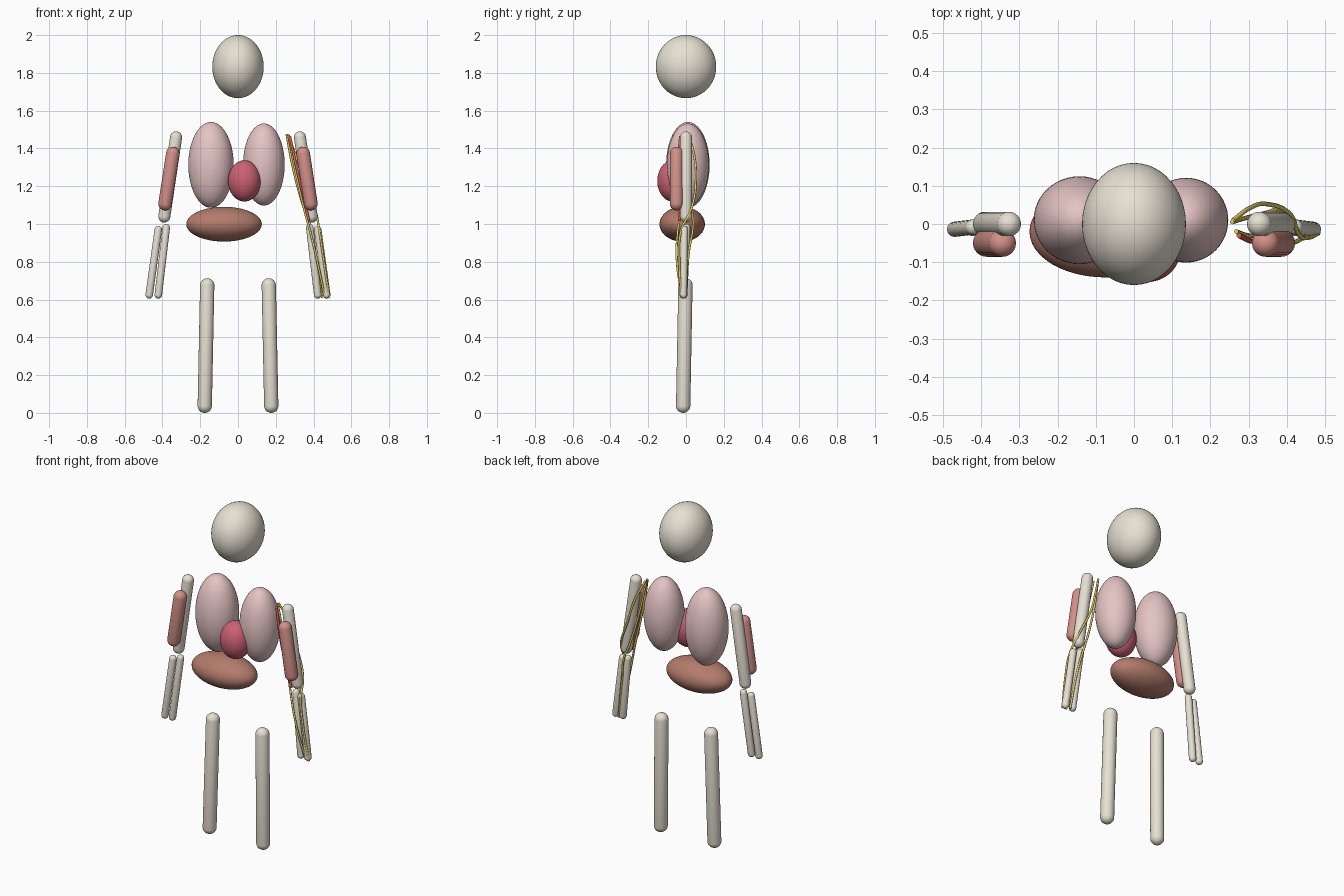
import bpy, bmesh
from mathutils import Vector

if "Cube" in bpy.data.objects:
    bpy.data.objects.remove(bpy.data.objects["Cube"])


def material(name, rgb):
    m = bpy.data.materials.new(name)
    m.diffuse_color = (*rgb, 1)
    m.use_nodes = True
    m.node_tree.nodes["Principled BSDF"].inputs["Base Color"].default_value = m.diffuse_color
    return m


BONE = material("bone", (0.80, 0.75, 0.65))
LUNG = material("lung_pink", (0.78, 0.55, 0.55))
HEART = material("heart_red", (0.60, 0.12, 0.17))
LIVER = material("liver_brown", (0.45, 0.20, 0.15))
MUSCLE = material("muscle_red", (0.65, 0.28, 0.25))
NERVE = material("nerve_yellow", (0.80, 0.65, 0.15))
ARTERY = material("artery_red", (0.75, 0.10, 0.10))


def finish(name, bm, mat):
    for f in bm.faces:
        f.smooth = True
    me = bpy.data.meshes.new(name)
    bm.to_mesh(me)
    bm.free()
    me.materials.append(mat)
    ob = bpy.data.objects.new(name, me)
    bpy.context.collection.objects.link(ob)
    return ob


def ellipsoid(name, center, radii, mat):
    bm = bmesh.new()
    bmesh.ops.create_uvsphere(bm, u_segments=48, v_segments=32, radius=1)
    ob = finish(name, bm, mat)
    ob.location, ob.scale = center, radii


def capsule(name, a, b, r, mat):
    # sphere with an odd ring count, its two halves pulled apart
    a, b = Vector(a), Vector(b)
    bm = bmesh.new()
    bmesh.ops.create_uvsphere(bm, u_segments=24, v_segments=17, radius=r)
    half = (b - a).length / 2
    for v in bm.verts:
        v.co.z += half if v.co.z > 0 else -half
    ob = finish(name, bm, mat)
    ob.location = (a + b) / 2
    ob.rotation_euler = (b - a).to_track_quat('Z', 'Y').to_euler()


def strand(name, points, r, mat):
    cu = bpy.data.curves.new(name, 'CURVE')
    cu.dimensions = '3D'
    cu.bevel_depth = r
    cu.bevel_resolution = 2
    cu.use_fill_caps = True
    cu.resolution_u = 8
    sp = cu.splines.new('BEZIER')
    sp.bezier_points.add(len(points) - 1)
    for bp, p in zip(sp.bezier_points, points):
        bp.co = p
        bp.handle_left_type = bp.handle_right_type = 'AUTO'
    cu.materials.append(mat)
    ob = bpy.data.objects.new(name, cu)
    bpy.context.collection.objects.link(ob)


# Head and organs
ellipsoid("skull", (0, 0, 1.833), (0.136, 0.16, 0.167), BONE)
ellipsoid("right_lung", (-0.143, 0.01, 1.313), (0.12, 0.115, 0.227), LUNG)
ellipsoid("left_lung", (0.137, 0.01, 1.315), (0.11, 0.111, 0.217), LUNG)
ellipsoid("heart", (0.034, -0.07, 1.228), (0.087, 0.082, 0.109), HEART)
ellipsoid("liver", (-0.074, -0.02, 0.999), (0.2, 0.12, 0.092), LIVER)

# Limbs, mirrored left and right
for side, s in (("right", -1), ("left", 1)):
    for part, a, b, r, mat in (
        ("humerus", (0.328, 0, 1.458), (0.39, 0, 1.04), 0.032, BONE),
        ("biceps", (0.345, -0.05, 1.373), (0.386, -0.05, 1.108), 0.036, MUSCLE),
        ("radius_bone", (0.422, -0.008, 0.97), (0.47, -0.014, 0.625), 0.02, BONE),
        ("ulna", (0.38, 0.003, 0.98), (0.422, -0.012, 0.625), 0.02, BONE),
        ("femur", (0.163, -0.003, 0.675), (0.176, -0.015, 0.038), 0.038, BONE),
    ):
        capsule(f"{side}_{part}", (a[0] * s, *a[1:]), (b[0] * s, *b[1:]), r, mat)

# Nerves and artery of the left arm
strand("ulnar_nerve", [(0.257, 0.005, 1.475), (0.29, 0.015, 1.3), (0.35, 0.03, 1.08),
                       (0.38, 0.038, 1.0), (0.41, 0.015, 0.85), (0.445, -0.005, 0.61)], 0.006, NERVE)
strand("median_nerve", [(0.268, -0.02, 1.472), (0.30, -0.03, 1.3), (0.355, -0.03, 1.06),
                        (0.385, -0.045, 0.95), (0.42, -0.048, 0.8), (0.46, -0.02, 0.61)], 0.006, NERVE)
strand("radial_nerve", [(0.26, 0.01, 1.475), (0.30, 0.04, 1.38), (0.35, 0.052, 1.22),
                        (0.41, 0.025, 1.07), (0.43, -0.025, 0.97), (0.455, -0.036, 0.8),
                        (0.483, -0.024, 0.61)], 0.006, NERVE)
strand("brachial_artery", [(0.275, -0.03, 1.465), (0.31, -0.045, 1.3),
                           (0.375, -0.035, 1.02)], 0.007, ARTERY)
